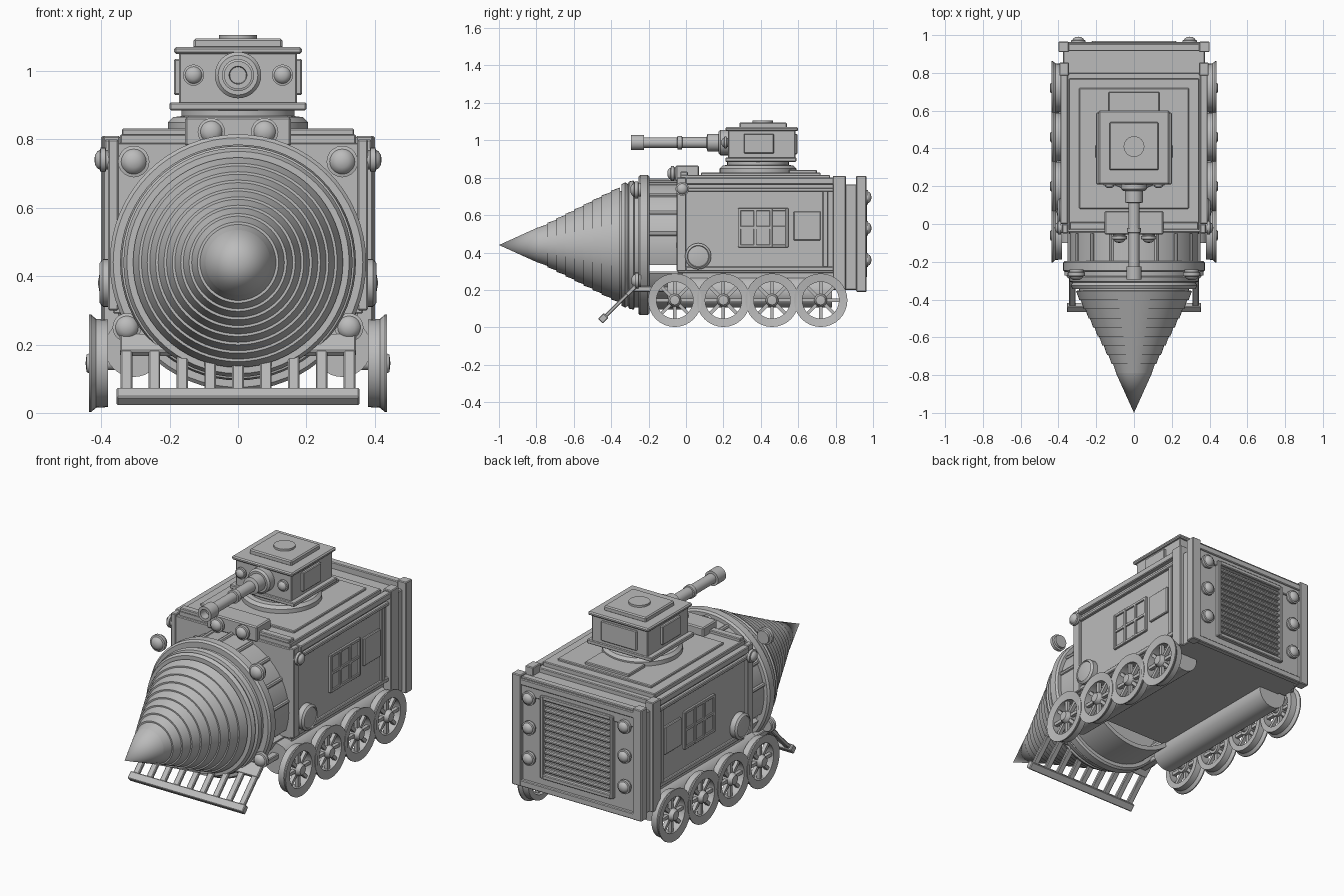
import bpy, bmesh, math
from mathutils import Matrix, Vector

grey = bpy.data.materials.new("plain grey")
grey.diffuse_color = (0.5, 0.5, 0.5, 1)


def finish(bm, name):
    bmesh.ops.remove_doubles(bm, verts=bm.verts[:], dist=1e-5)
    bmesh.ops.recalc_face_normals(bm, faces=bm.faces[:])
    me = bpy.data.meshes.new(name)
    bm.to_mesh(me)
    bm.free()
    me.materials.append(grey)
    me.shade_smooth()
    me.set_sharp_from_angle(angle=math.radians(30))
    ob = bpy.data.objects.new(name, me)
    bpy.context.collection.objects.link(ob)
    return ob


def box(name, x, y, z, bevel=0.004):
    """Box from (min, max) ranges on each axis."""
    bm = bmesh.new()
    size = [r[1] - r[0] for r in (x, y, z)]
    mid = [(r[1] + r[0]) / 2 for r in (x, y, z)]
    bmesh.ops.create_cube(bm, size=1, matrix=Matrix.Translation(mid) @ Matrix.Diagonal((*size, 1)))
    if bevel:
        bmesh.ops.bevel(bm, geom=bm.edges[:], offset=min(bevel, min(size) * 0.3), segments=1, affect='EDGES')
    return finish(bm, name)


def pair(name, x, y, z, bevel=0.004):
    """The same box on the left and right sides."""
    box("right_" + name, x, y, z, bevel)
    box("left_" + name, (-x[1], -x[0]), y, z, bevel)


def lathe(name, prof, loc, axis, seg=32, arc=(0, 360), closed=False):
    """Turn a (radius, height) profile around an axis."""
    bm = bmesh.new()
    full = arc[1] - arc[0] >= 360
    rings = []
    for i in range(seg if full else seg + 1):
        a = math.radians(arc[0] + (arc[1] - arc[0]) * i / seg)
        ring = []
        for r, h in prof:
            c, s = r * math.cos(a), r * math.sin(a)
            p = {'x': (h, c, s), 'y': (c, h, s), 'z': (c, s, h)}[axis]
            ring.append(bm.verts.new(Vector(p) + Vector(loc)))
        rings.append(ring)
    n = len(prof)
    for i in range(seg):
        a, b = rings[i], rings[(i + 1) % len(rings)]
        for j in range(n if closed else n - 1):
            k = (j + 1) % n
            bm.faces.new((a[j], a[k], b[k], b[j]))
    if not full:
        bm.faces.new(rings[0])
        bm.faces.new(rings[-1])
    return finish(bm, name)


def rod(name, r, h0, h1, loc, axis, seg=24):
    return lathe(name, [(0, h0), (r, h0), (r, h1), (0, h1)], loc, axis, seg)


def lamp(name, r, loc, axis, d):
    shape = [(0, 0), (.8, 0), (.8, .3), (1, .35), (1, .75), (.8, .8), (.7, 1), (.4, 1.2), (0, 1.25)]
    lathe(name, [(a * r, d * b * r) for a, b in shape], loc, axis, 20)


# Drill: pointed tip followed by stepped cones, then collar and big ring
AX = (0, 0, 0.44)
prof = [(0, -1.0), (0.095, -0.79)]
steps = 9
for i in range(steps):
    y0 = -0.79 + i * 0.0485
    r0 = 0.085 + i * 0.0245
    prof += [(r0, y0), (r0 + 0.009, y0), (r0 + 0.026, y0 + 0.0485)]
prof += [(0.29, -0.353), (0.29, -0.345), (0.325, -0.345), (0.335, -0.325), (0.325, -0.31),
         (0.34, -0.305), (0.345, -0.28), (0.335, -0.275), (0.335, -0.25), (0, -0.25)]
lathe("drill", prof, AX, 'y', 64)
lathe("drill_ring", [(0.33, -0.255), (0.365, -0.255), (0.375, -0.245), (0.375, -0.205),
                     (0.365, -0.195), (0.33, -0.195)], AX, 'y', 64, closed=True)
rod("drill_back_plate", 0.335, -0.25, -0.21, AX, 'y', 64)

# Barrel behind the drill, split by an open slot on each side
shell = [(0.32, -0.2), (0.345, -0.2), (0.345, 0.0), (0.32, 0.0)]
lathe("upper_barrel", shell, AX, 'y', 40, (-18, 198), True)
lathe("lower_barrel", shell, AX, 'y', 28, (206, 334), True)
for i in range(9):
    a = math.radians(10 + 20 * i)
    rod("barrel_rib", 0.012, -0.2, -0.05, (0.345 * math.cos(a), 0, 0.44 + 0.345 * math.sin(a)), 'y', 8)

# Hull, roof and side trim
box("hull", (-0.365, 0.365), (-0.045, 0.80), (0.29, 0.79))
box("lower_hull", (-0.345, 0.345), (-0.02, 0.88), (0.20, 0.30), 0)
box("roof_plate", (-0.345, 0.345), (-0.03, 0.77), (0.785, 0.815))
box("upper_roof_plate", (-0.29, 0.29), (0.08, 0.72), (0.81, 0.827))
box("roof_hatch", (-0.135, 0.135), (0.55, 0.70), (0.82, 0.842))
box("roof_front_beam", (-0.34, 0.34), (-0.03, 0.01), (0.81, 0.832))
pair("roof_rail", (0.35, 0.39), (0.0, 0.79), (0.765, 0.80))
pair("side_rail", (0.36, 0.382), (-0.04, 0.79), (0.725, 0.745))
pair("front_post", (0.35, 0.38), (-0.05, 0.0), (0.30, 0.80))
pair("side_bottom_rail", (0.36, 0.378), (0.0, 0.79), (0.30, 0.325))
pair("side_rear_post", (0.36, 0.378), (0.73, 0.76), (0.32, 0.73))

# Side windows with cross bars, side plates and round covers
pair("window_pane", (0.36, 0.369), (0.285, 0.54), (0.435, 0.63), 0)
for y in (0.285, 0.37, 0.455, 0.54):
    pair("window_upright", (0.36, 0.378), (y - 0.008, y + 0.008), (0.43, 0.635), 0.002)
for z in (0.435, 0.533, 0.63):
    pair("window_bar", (0.36, 0.377), (0.28, 0.545), (z - 0.008, z + 0.008), 0.002)
pair("side_plate", (0.36, 0.377), (0.575, 0.72), (0.465, 0.62))
for s in (-1, 1):
    lathe("round_cover", [(0, 0.36 * s), (0.07, 0.36 * s), (0.07, 0.395 * s), (0.058, 0.405 * s),
                          (0.055, 0.40 * s), (0, 0.41 * s)], (0, 0.065, 0.38), 'x')

# Rear compartment with posts and an open trough on top
box("rear_compartment", (-0.375, 0.375), (0.79, 0.945), (0.20, 0.765))
box("rear_wall", (-0.37, 0.37), (0.915, 0.955), (0.70, 0.80))
pair("rear_inner_post", (0.345, 0.395), (0.785, 0.855), (0.20, 0.81))
pair("rear_corner_post", (0.345, 0.40), (0.91, 0.965), (0.19, 0.81))
box("rear_top_beam", (-0.35, 0.35), (0.93, 0.963), (0.755, 0.79))
box("rear_bottom_beam", (-0.35, 0.35), (0.93, 0.963), (0.19, 0.225))

# Rear grille
pair("grille_side", (0.205, 0.225), (0.94, 0.968), (0.27, 0.73))
for z in (0.28, 0.72):
    box("grille_edge", (-0.21, 0.21), (0.94, 0.968), (z - 0.012, z + 0.012))
for i in range(12):
    z = 0.316 + i * 0.0335
    box("grille_slat", (-0.205, 0.205), (0.94, 0.963), (z - 0.009, z + 0.009), 0.005)

# Wheels with spokes, and the skirt tubes behind them
rim = [(0.098, 0.38), (0.128, 0.38), (0.13, 0.415), (0.143, 0.43), (0.143, 0.436), (0.098, 0.43)]
for s in (-1, 1):
    side = "right" if s > 0 else "left"
    rod(side + "_skirt_tube", 0.085, -0.1, 0.78, (0.305 * s, 0, 0.19), 'y', 32)
    for y in (-0.06, 0.2, 0.46, 0.72):
        loc = (0, y, 0.145)
        lathe(side + "_wheel_rim", [(r, h * s) for r, h in rim], loc, 'x', 32, closed=True)
        lathe(side + "_wheel_hub", [(0, 0.34 * s), (0.02, 0.34 * s), (0.02, 0.385 * s), (0.035, 0.385 * s),
                                    (0.035, 0.425 * s), (0.025, 0.443 * s), (0, 0.446 * s)], loc, 'x', 16)
        for k in range(4):
            ob = box(side + "_wheel_spokes", (-0.01, 0.01), (-0.102, 0.102), (-0.009, 0.009), 0)
            ob.location = (0.41 * s, y, 0.145)
            ob.rotation_euler.x = k * math.pi / 4

# Turret on a round base
lathe("turret_base", [(0, 0.81), (0.205, 0.81), (0.205, 0.85), (0.19, 0.865), (0.165, 0.868),
                      (0.165, 0.89), (0, 0.89)], (0, 0.385, 0), 'z', 40)
box("turret_floor", (-0.2, 0.2), (0.21, 0.59), (0.885, 0.908))
box("turret_body", (-0.172, 0.172), (0.225, 0.585), (0.90, 1.055))
box("turret_roof", (-0.187, 0.187), (0.21, 0.6), (1.05, 1.07), 0.006)
box("turret_upper_roof", (-0.13, 0.13), (0.285, 0.54), (1.065, 1.095), 0.006)
rod("turret_cap", 0.055, 1.09, 1.106, (0, 0.41, 0), 'z')
pair("turret_plate", (0.165, 0.187), (0.31, 0.47), (0.93, 1.035))
box("turret_back_plate", (-0.11, 0.11), (0.58, 0.595), (0.925, 1.035))

# Gun with collars and muzzle
lathe("gun", [(0, 0.23), (0.068, 0.23), (0.068, 0.185), (0.058, 0.175), (0.047, 0.175), (0.047, 0.115),
              (0.03, 0.11), (0.03, -0.02), (0.036, -0.022), (0.036, -0.045), (0.028, -0.047),
              (0.028, -0.225), (0.041, -0.225), (0.041, -0.295), (0.026, -0.295), (0.024, -0.25),
              (0, -0.25)], (0, 0, 0.988), 'y')

# Lamps
box("lamp_block", (-0.155, 0.155), (-0.055, 0.07), (0.78, 0.865), 0.006)
for s in (-1, 1):
    lamp("block_lamp", 0.04, (0.078 * s, -0.05, 0.822), 'y', -1)
    lamp("turret_lamp", 0.031, (0.13 * s, 0.228, 0.988), 'y', -1)
    lamp("upper_ring_lamp", 0.046, (0.305 * s, -0.24, 0.735), 'y', -1)
    lamp("lower_ring_lamp", 0.042, (0.325 * s, -0.24, 0.25), 'y', -1)
    lamp("side_lamp", 0.036, (0.375 * s, -0.02, 0.74), 'x', s)
    for z in (0.36, 0.53, 0.695):
        lamp("rear_lamp", 0.038, (0.295 * s, 0.944, z), 'y', 1)

# Sloping plough in front
slope = math.atan2(0.18, 0.18)
parts = [box("plough_top_bar", (-0.345, 0.345), (-0.012, 0.012), (0.06, 0.135)),
         box("plough_bottom_bar", (-0.355, 0.355), (-0.018, 0.018), (-0.137, -0.095))]
for i in range(9):
    x = -0.326 + i * 0.0815
    parts.append(box("plough_slat", (x - 0.017, x + 0.017), (-0.01, 0.01), (-0.12, 0.08)))
for ob in parts:
    ob.location = (0, -0.36, 0.13)
    ob.rotation_euler.x = -slope
pair("plough_arm", (0.28, 0.32), (-0.29, 0.0), (0.19, 0.22))
